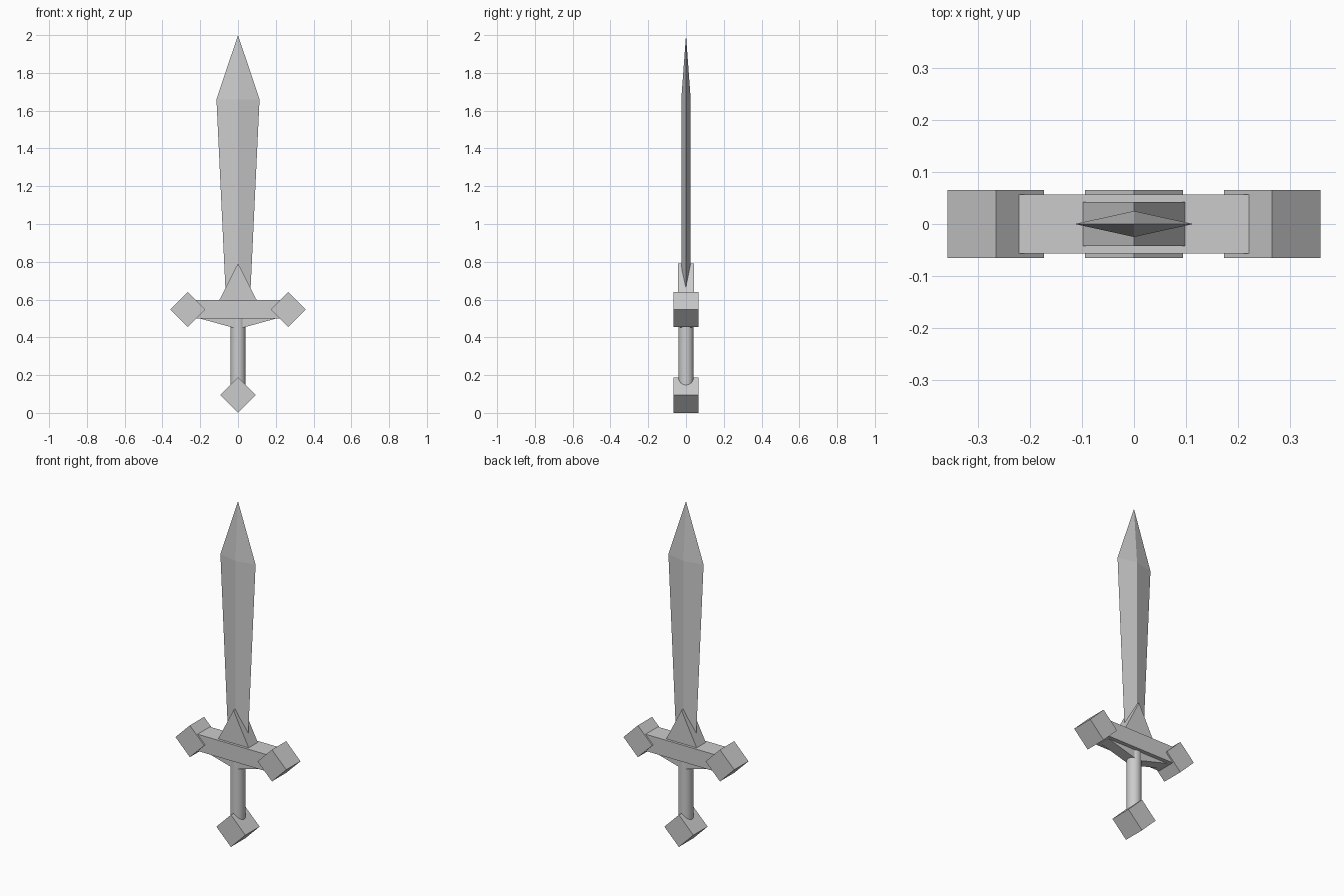
import bpy
import bmesh
import math

if "Cube" in bpy.data.objects:
    bpy.data.objects.remove(bpy.data.objects["Cube"], do_unlink=True)

steel = bpy.data.materials.new("plain_grey")
steel.use_nodes = True
GREY = (0.6, 0.6, 0.6, 1)
steel.diffuse_color = GREY
steel.node_tree.nodes["Principled BSDF"].inputs["Base Color"].default_value = GREY


def finish(name, bm):
    bmesh.ops.recalc_face_normals(bm, faces=bm.faces[:])
    mesh = bpy.data.meshes.new(name)
    bm.to_mesh(mesh)
    bm.free()
    mesh.materials.append(steel)
    obj = bpy.data.objects.new(name, mesh)
    bpy.context.collection.objects.link(obj)
    return obj


def prism(name, outline, depth):
    """Extrude an x-z outline to +-depth along y."""
    bm = bmesh.new()
    face = bm.faces.new([bm.verts.new((x, -depth, z)) for x, z in outline])
    new = bmesh.ops.extrude_face_region(bm, geom=[face])["geom"]
    for v in new:
        if isinstance(v, bmesh.types.BMVert):
            v.co.y = depth
    return finish(name, bm)


def diamond(name, x, z, r=0.093):
    return prism(name, [(x - r, z), (x, z - r), (x + r, z), (x, z + r)], 0.066)


# Blade: diamond cross-sections closing to a tip
bm = bmesh.new()
rings = []
for z, w, t in [(0.56, 0.062, 0.025), (1.66, 0.114, 0.025)]:
    rings.append([bm.verts.new(p) for p in
                  [(w, 0, z), (0, t, z), (-w, 0, z), (0, -t, z)]])
tip = bm.verts.new((0, 0, 2))
low, high = rings
bm.faces.new(low)
for i in range(4):
    j = (i + 1) % 4
    bm.faces.new((low[i], low[j], high[j], high[i]))
    bm.faces.new((high[i], high[j], tip))
finish("blade", bm)

# Crossguard: bar, collar above and thin brace below
prism("guard_bar", [(-0.222, 0.5), (0.222, 0.5), (0.222, 0.598), (-0.222, 0.598)], 0.057)
prism("blade_collar", [(-0.1, 0.595), (0.1, 0.595), (0, 0.792)], 0.042)
prism("guard_brace", [(-0.21, 0.502), (0, 0.444), (0.21, 0.502)], 0.033)

# Diamond blocks on the guard ends and pommel
diamond("left_guard_end", 0.266, 0.548)
diamond("right_guard_end", -0.266, 0.548)
diamond("pommel", 0, 0.094, 0.094)

# Round grip
bpy.ops.mesh.primitive_cylinder_add(vertices=32, radius=0.04, depth=0.38,
                                    location=(0, 0, 0.32))
grip = bpy.context.object
grip.name = "grip"
grip.data.materials.append(steel)
bpy.ops.object.shade_smooth_by_angle(angle=math.radians(40))
